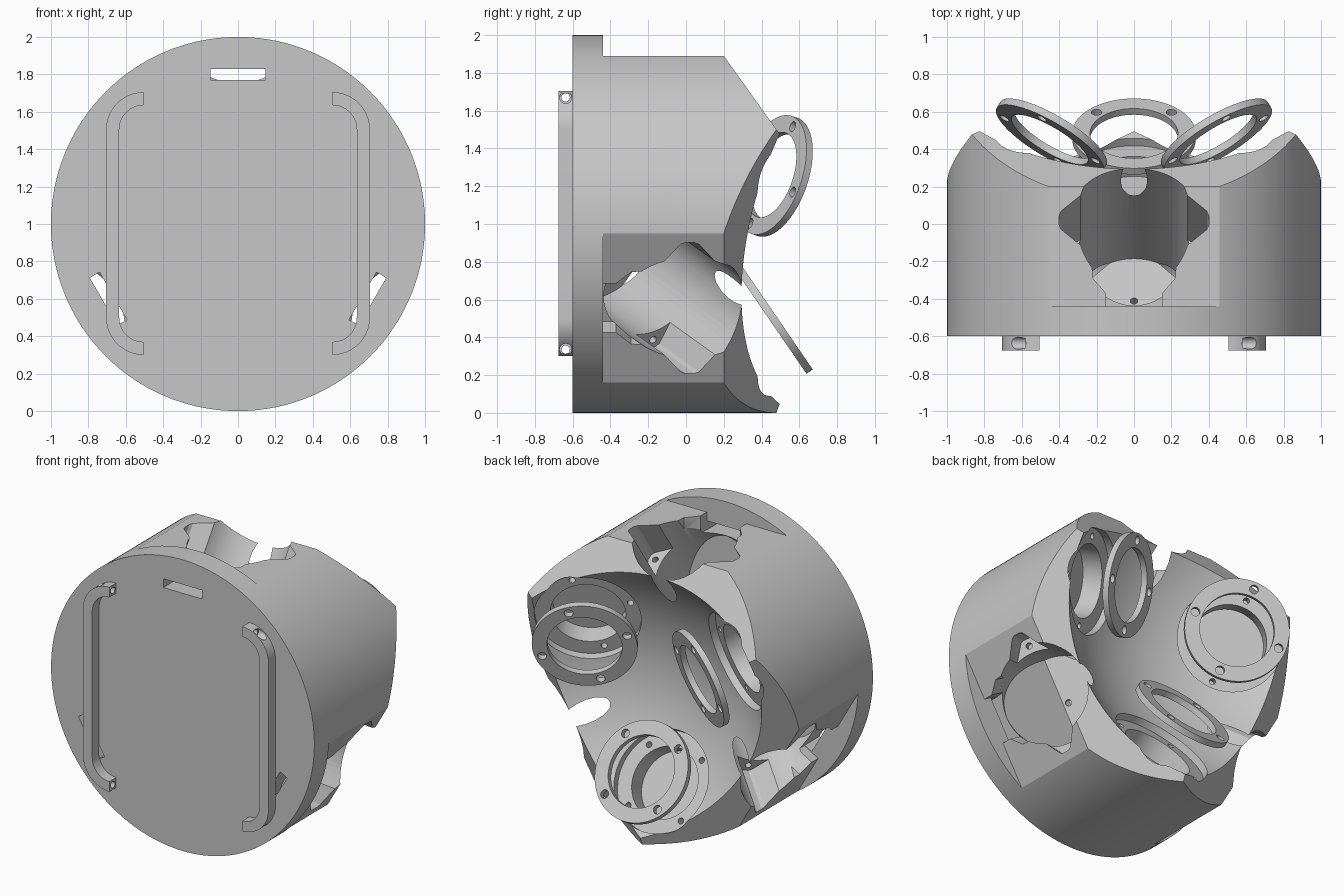
import bpy, bmesh, math
from mathutils import Matrix, Vector

if "Cube" in bpy.data.objects:
    bpy.data.objects.remove(bpy.data.objects["Cube"], do_unlink=True)

grey = bpy.data.materials.new("plain grey")
grey.use_nodes = True
grey.diffuse_color = (0.57, 0.57, 0.57, 1)
grey.node_tree.nodes["Principled BSDF"].inputs["Base Color"].default_value = (0.57, 0.57, 0.57, 1)

X = Vector((1, 0, 0))
Y = Vector((0, 1, 0))
Z = Vector((0, 0, 1))
cutters = []


def make_object(name, bm):
    # make every solid face outwards
    bm.normal_update()
    bmesh.ops.recalc_face_normals(bm, faces=bm.faces)
    if bm.calc_volume(signed=True) < 0:
        bmesh.ops.reverse_faces(bm, faces=bm.faces)
    mesh = bpy.data.meshes.new(name)
    bm.to_mesh(mesh)
    bm.free()
    mesh.materials.append(grey)
    ob = bpy.data.objects.new(name, mesh)
    bpy.context.collection.objects.link(ob)
    return ob


def frame(origin, u, w):
    """Local frame with first axis u and third axis w."""
    v = w.cross(u)
    return Matrix.Translation(origin) @ Matrix((u, v, w)).transposed().to_4x4()


def station(angle):
    """Turns a part designed at the top around the main axis."""
    return Matrix.Translation((0, 0, 1)) @ Matrix.Rotation(math.radians(angle), 4, 'Y')


def arc(radius, start=0, end=360, steps=64, cx=0, cy=0):
    angles = [math.radians(start + (end - start) * i / steps) for i in range(steps + 1)]
    if end - start == 360:
        angles.pop()
    return [(cx + radius * math.cos(a), cy + radius * math.sin(a)) for a in angles]


def prism(name, points, matrix, low, high):
    """Extrudes a flat outline along the third axis of a frame."""
    bm = bmesh.new()
    bottom = [bm.verts.new((a, b, low)) for a, b in points]
    top = [bm.verts.new((a, b, high)) for a, b in points]
    bm.faces.new(bottom[::-1])
    bm.faces.new(top)
    for i in range(len(points)):
        bm.faces.new((bottom[i - 1], bottom[i], top[i], top[i - 1]))
    bm.transform(matrix)
    return make_object(name, bm)


def cut(target, cutter):
    """Subtracts a cutter; cutters are kept until the end of the build."""
    cutter.hide_render = True
    cutters.append(cutter)
    mod = target.modifiers.new("cut", 'BOOLEAN')
    mod.operation = 'DIFFERENCE'
    mod.solver = 'EXACT'
    mod.object = cutter
    bpy.context.view_layer.update()
    bpy.context.view_layer.objects.active = target
    bpy.ops.object.modifier_apply(modifier=mod.name)


def finish(ob):
    bpy.ops.object.select_all(action='DESELECT')
    ob.select_set(True)
    bpy.context.view_layer.objects.active = ob
    bpy.ops.object.shade_smooth_by_angle(angle=math.radians(25))


# Front plate and main drum, both lying along y
along_y = frame(Vector((0, 0, 1)), X, Y)
plate = prism("front_plate", arc(1, steps=160), along_y, -0.6, -0.44)
drum = prism("drum_body", arc(1, steps=160), along_y, -0.44, 0.505)

# Ball socket hollowed out of the back
ball_y = 1.21
bm = bmesh.new()
bmesh.ops.create_uvsphere(bm, u_segments=128, v_segments=64, radius=1.19)
bm.transform(Matrix.Translation((0, ball_y, 1)) @ Matrix.Rotation(math.pi / 2, 4, 'X'))
cut(drum, make_object("socket_cutter", bm))

# Flat and chamfer at each of the three motor stations
side_profile = [(-0.6, 0.89), (0.2, 0.89), (0.6, 0.33), (0.8, 0.33), (0.8, 1.3), (-0.6, 1.3)]
for angle in (0, 120, 240):
    side = station(angle) @ frame(Vector(), Y, X)
    cut(drum, prism("flat_cutter", side_profile, side, -1.2, 1.2))

# Tilted motor pocket with two screw ears, and a cable slot through the plate
motor_axis = Vector((0, 0.57, 0.82)).normalized()
channel = [(-0.15, -0.5), (0.15, -0.5), (0.15, -0.37), (0.22, -0.29), (0.23, -0.15),
           (-0.23, -0.15), (-0.22, -0.29), (-0.15, -0.37)]
slot = [(-0.147, -0.83), (0.147, -0.83), (0.147, -0.77), (-0.147, -0.77)]
ear_half = [(0.2, 0.13), (0.27, 0.12), (0.36, 0.06), (0.39, 0.04), (0.4, 0.02)]
ear = ear_half + [(a, -b) for a, b in reversed(ear_half)]
for angle in (0, 120, 240):
    turn = station(angle)
    motor = turn @ frame(Vector((0, 0.02, 0.89)), X, motor_axis)
    cut(drum, prism("pocket_cutter", arc(0.306), motor, -0.8, 0.5))
    for s in (-1, 1):
        cut(drum, prism("ear_cutter", [(s * a, b) for a, b in ear], motor, -0.34, 0.5))
        cut(drum, prism("ear_hole_cutter", arc(0.02, steps=20, cx=0.355 * s),
                        motor, -0.43, -0.28))
    cut(drum, prism("shaft_hole_cutter", arc(0.02, steps=20, cy=0.03), motor, -0.85, -0.75))
    cut(drum, prism("channel_cutter", channel, turn @ frame(Vector(), X, Z), 0.77, 1.2))
    cut(plate, prism("slot_cutter", slot, turn @ frame(Vector(), X, Y), -0.7, -0.3))

# Three retaining rings floating in front of their bored seats
ring_axis = Vector((0, -0.825, 0.566)).normalized()
for i, angle in enumerate((60, 180, 300)):
    seat = station(angle) @ frame(Vector((0, ball_y, 0)), X, ring_axis)
    ring = prism("retaining_ring_%d" % (i + 1), arc(0.33, steps=80), seat, 0.88, 0.92)
    cut(ring, prism("ring_bore_cutter", arc(0.235, steps=80), seat, 0.8, 1))
    cut(drum, prism("seat_cutter", arc(0.335, steps=80), seat, 0.9, 1.19))
    cut(drum, prism("bore_cutter", arc(0.235, steps=80), seat, 0.9, 1.32))
    for cx, cy in arc(0.283, 45, 405, 4):
        cut(ring, prism("screw_cutter", arc(0.028, steps=20, cx=cx, cy=cy), seat, 0.8, 1))
        cut(drum, prism("screw_cutter", arc(0.02, steps=20, cx=cx, cy=cy), seat, 1.1, 1.26))
    finish(ring)

# Pair of carrying handles on the front
outline = (arc(0.2, -90, 0, 16, 0.505, 0.5) + arc(0.2, 0, 90, 16, 0.505, 1.505)
           + arc(0.13, 0, 90, 16, 0.505, 1.505)[::-1] + arc(0.13, -90, 0, 16, 0.505, 0.5)[::-1])
for s, side in ((1, "left"), (-1, "right")):
    # frame maps the outline to x, z and the depth to -y
    front = frame(Vector(), X, -Y)
    handle = prism(side + "_handle", [(s * a, b) for a, b in outline], front, 0.6, 0.675)
    for z in (0.335, 1.67):
        hole = frame(Vector((0, -0.637, z)), Y, X)
        cut(handle, prism("handle_hole_cutter", arc(0.022, steps=20), hole,
                          min(0.45 * s, 0.8 * s), max(0.45 * s, 0.8 * s)))
        # wider recess where the screw enters the outer bend
        cut(handle, prism("handle_recess_cutter", arc(0.032, steps=20), hole,
                          min(0.58 * s, 0.8 * s), max(0.58 * s, 0.8 * s)))
    finish(handle)

finish(plate)
finish(drum)
for cutter in cutters:
    bpy.data.objects.remove(cutter, do_unlink=True)
